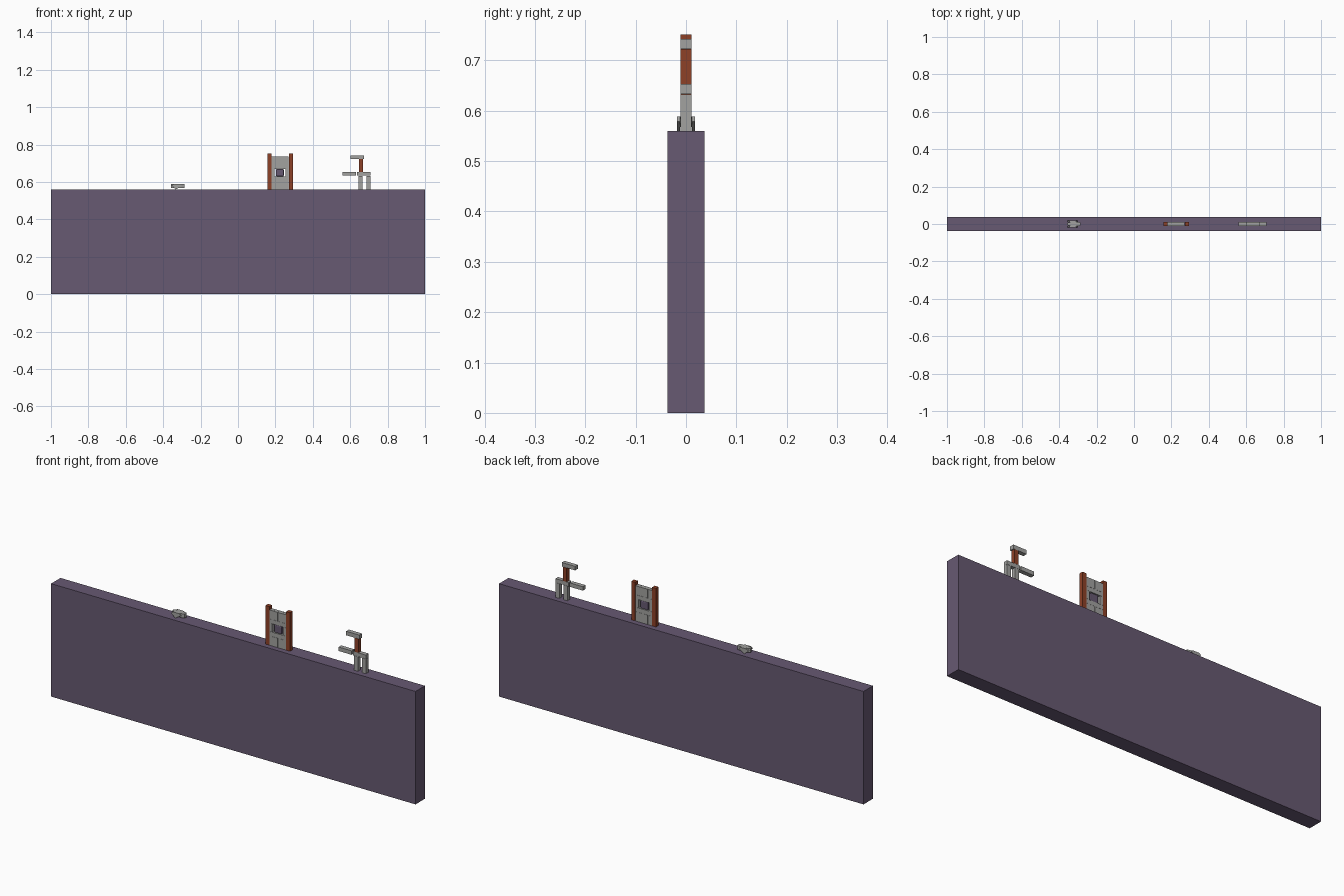
import bpy, bmesh

if "Cube" in bpy.data.objects:
    bpy.data.objects.remove(bpy.data.objects["Cube"])

def mat(name, col):
    m = bpy.data.materials.new(name)
    m.diffuse_color = (*col, 1)
    m.use_nodes = True
    m.node_tree.nodes["Principled BSDF"].inputs["Base Color"].default_value = m.diffuse_color
    return m

STONE = mat("grey stone", (0.36, 0.36, 0.35))
WOOD = mat("red brown wood", (0.27, 0.052, 0.02))
GROUND = mat("purple ground", (0.135, 0.1, 0.168))

def finish(name, bm, material):
    bmesh.ops.recalc_face_normals(bm, faces=bm.faces)
    me = bpy.data.meshes.new(name)
    bm.to_mesh(me)
    bm.free()
    me.materials.append(material)
    ob = bpy.data.objects.new(name, me)
    bpy.context.collection.objects.link(ob)
    return ob

def box(name, x0, x1, z0, z1, material, hy=0.0105):
    bm = bmesh.new()
    bmesh.ops.create_cube(bm, size=1)
    for v in bm.verts:
        v.co = (x0 if v.co.x < 0 else x1, v.co.y * 2 * hy, z0 if v.co.z < 0 else z1)
    return finish(name, bm, material)

def prism(name, pts, axis, a, b, material):
    # extrude a 2D outline between a and b along y or z
    bm = bmesh.new()
    place = (lambda p, h: (p[0], h, p[1])) if axis == "y" else (lambda p, h: (p[0], p[1], h))
    lo = [bm.verts.new(place(p, a)) for p in pts]
    hi = [bm.verts.new(place(p, b)) for p in pts]
    bm.faces.new(lo)
    bm.faces.new(hi)
    n = len(pts)
    for i in range(n):
        j = (i + 1) % n
        bm.faces.new((lo[i], lo[j], hi[j], hi[i]))
    return finish(name, bm, material)

# ground slab
box("ground_slab", -1, 1, 0, 0.56, GROUND, 0.037)

# tower: two tall posts
box("tower_post_left", 0.158, 0.179, 0.56, 0.751, WOOD)
box("tower_post_right", 0.272, 0.293, 0.56, 0.751, WOOD)

# tower: upright blocks below and above the window
G = 0.0005
for i in range(4):
    x0 = 0.180 + i * 0.02275
    box(f"lower_block_{i}", x0, x0 + 0.02275 - G, 0.56, 0.607 - G, STONE)
    box(f"upper_block_{i}", x0, x0 + 0.02275 - G, 0.691, 0.735, STONE)

# tower: crossbeams and window jambs
box("lower_crossbeam", 0.180, 0.271, 0.607, 0.629 - G, STONE)
box("upper_crossbeam", 0.180, 0.271, 0.670, 0.691 - G, STONE)
box("window_jamb_left", 0.180, 0.195, 0.629, 0.670 - G, STONE)
box("window_jamb_right", 0.254, 0.271, 0.629, 0.670 - G, STONE)

# chunky figure in the window
fig = box("window_figure", 0.203, 0.245, 0.629, 0.669, GROUND, 0.009)
bev = fig.modifiers.new("round", "BEVEL")
bev.width = 0.005
bev.segments = 2

# table-like stack
box("stack_leg_left", 0.644, 0.665, 0.56, 0.633 - G, STONE)
box("stack_leg_right", 0.688, 0.709, 0.56, 0.633 - G, STONE)
box("stack_beam_right", 0.637, 0.709, 0.633, 0.653 - G, STONE)
box("stack_beam_left", 0.559, 0.631, 0.633, 0.653 - G, STONE)
box("stack_post", 0.647, 0.668, 0.653, 0.722 - G, WOOD)
box("stack_cap", 0.601, 0.674, 0.722, 0.742, STONE)

# small creature: tapered body with two down-pointing side fins
half = [(-0.357, 0.005), (-0.335, 0.012), (-0.302, 0.012), (-0.287, 0.008)]
outline = half + [(x, -y) for x, y in reversed(half)]
prism("creature_body", outline, "z", 0.568, 0.588, STONE)
fin = [(-0.355, 0.580), (-0.345, 0.588), (-0.310, 0.588), (-0.302, 0.578), (-0.332, 0.56)]
for name, s in (("left", 1), ("right", -1)):
    prism(f"creature_fin_{name}", fin, "y", s * 0.012, s * 0.018, STONE)
